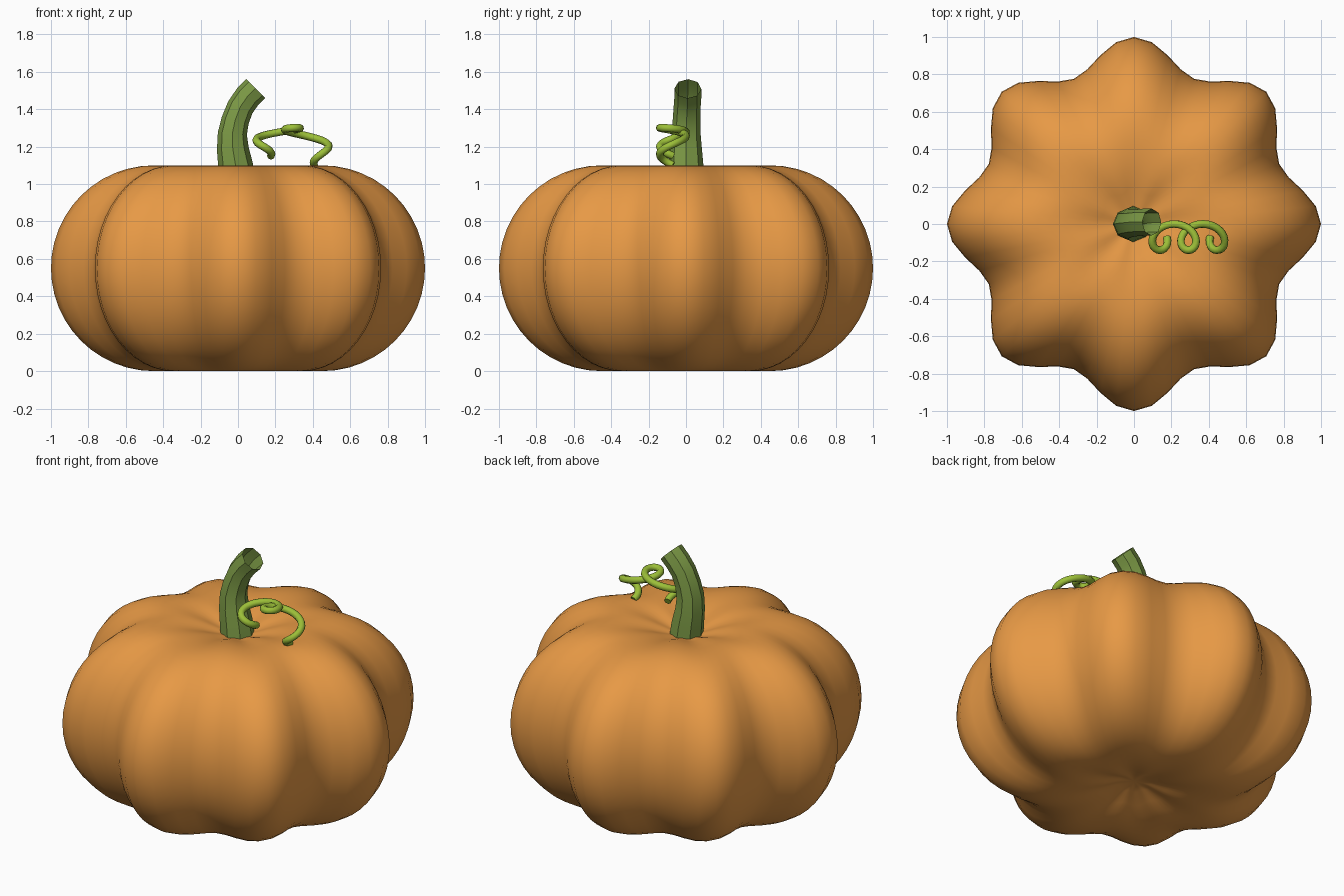
import bpy, bmesh
from math import sin, cos, pi, radians

if "Cube" in bpy.data.objects:
    bpy.data.objects.remove(bpy.data.objects["Cube"])


def finish(obj, color, angle):
    mat = bpy.data.materials.new(obj.name + "_color")
    mat.diffuse_color = (*color, 1)
    mat.use_nodes = True
    mat.node_tree.nodes["Principled BSDF"].inputs["Base Color"].default_value = mat.diffuse_color
    obj.data.materials.clear()
    obj.data.materials.append(mat)
    bpy.ops.object.select_all(action='DESELECT')
    obj.select_set(True)
    bpy.context.view_layer.objects.active = obj
    if obj.type == 'CURVE':
        bpy.ops.object.convert(target='MESH')
    bpy.ops.object.shade_smooth_by_angle(angle=radians(angle))


def tube(name, points, radii, resolution, caps, color, angle):
    curve = bpy.data.curves.new(name, 'CURVE')
    curve.dimensions = '3D'
    curve.bevel_depth = 1
    curve.bevel_resolution = resolution
    curve.use_fill_caps = caps
    spline = curve.splines.new('POLY')
    spline.points.add(len(points) - 1)
    for p, co, r in zip(spline.points, points, radii):
        p.co = (*co, 1)
        p.radius = r
    obj = bpy.data.objects.new(name, curve)
    bpy.context.collection.objects.link(obj)
    finish(obj, color, angle)


# Body: rounded profile with dimpled poles, spun around z with eight lobes
SEG, ARC = 64, 24
dimple = [(0.1, 0.065), (0.2, 0.035), (0.29, 0.014), (0.37, 0.003)]
profile = [(r, d) for r, d in dimple]
for i in range(ARC + 1):
    a = -pi / 2 + pi * i / ARC
    profile.append((0.45 + 0.55 * cos(a), 0.55 + 0.55 * sin(a)))
profile += [(r, 1.1 - d) for r, d in reversed(dimple)]

bm = bmesh.new()
rings = []
for r, z in profile:
    ring = []
    for s in range(SEG):
        t = 2 * pi * s / SEG
        k = r * (0.92 + 0.08 * cos(8 * t))
        ring.append(bm.verts.new((k * cos(t), k * sin(t), z)))
    rings.append(ring)
bottom = bm.verts.new((0, 0, 0.08))
top = bm.verts.new((0, 0, 1.02))
for s in range(SEG):
    n = (s + 1) % SEG
    for a, b in zip(rings, rings[1:]):
        bm.faces.new((a[s], a[n], b[n], b[s]))
    bm.faces.new((bottom, rings[0][n], rings[0][s]))
    bm.faces.new((top, rings[-1][s], rings[-1][n]))
mesh = bpy.data.meshes.new("pumpkin_body")
bm.to_mesh(mesh)
bm.free()
body = bpy.data.objects.new("pumpkin_body", mesh)
bpy.context.collection.objects.link(body)
finish(body, (0.80, 0.32, 0.06), 60)

# Stem: open, bent, tapering eight-sided tube
stem = [(0, 0, 0.99), (-0.013, 0, 1.1), (-0.028, 0, 1.19), (-0.03, 0, 1.27),
        (-0.015, 0.003, 1.34), (0.012, 0.006, 1.41), (0.05, 0.01, 1.465),
        (0.095, 0.01, 1.51)]
tube("stem", stem, [0.098, 0.093, 0.085, 0.078, 0.074, 0.072, 0.072, 0.072],
     2, False, (0.20, 0.32, 0.06), 40)

# Tendril: arching coil of two and a half turns beside the stem
N = 60
coil = []
for i in range(N + 1):
    u = i / N
    f = 5 * pi * u
    coil.append((0.1 + 0.153 * f / (2 * pi) + 0.075 * cos(f),
                 -0.07 - 0.07 * sin(f),
                 1.15 - 0.05 * u + 0.175 * sin(pi * u)))
tube("tendril", coil, [0.021] * (N + 1), 2, True, (0.33, 0.52, 0.04), 60)
